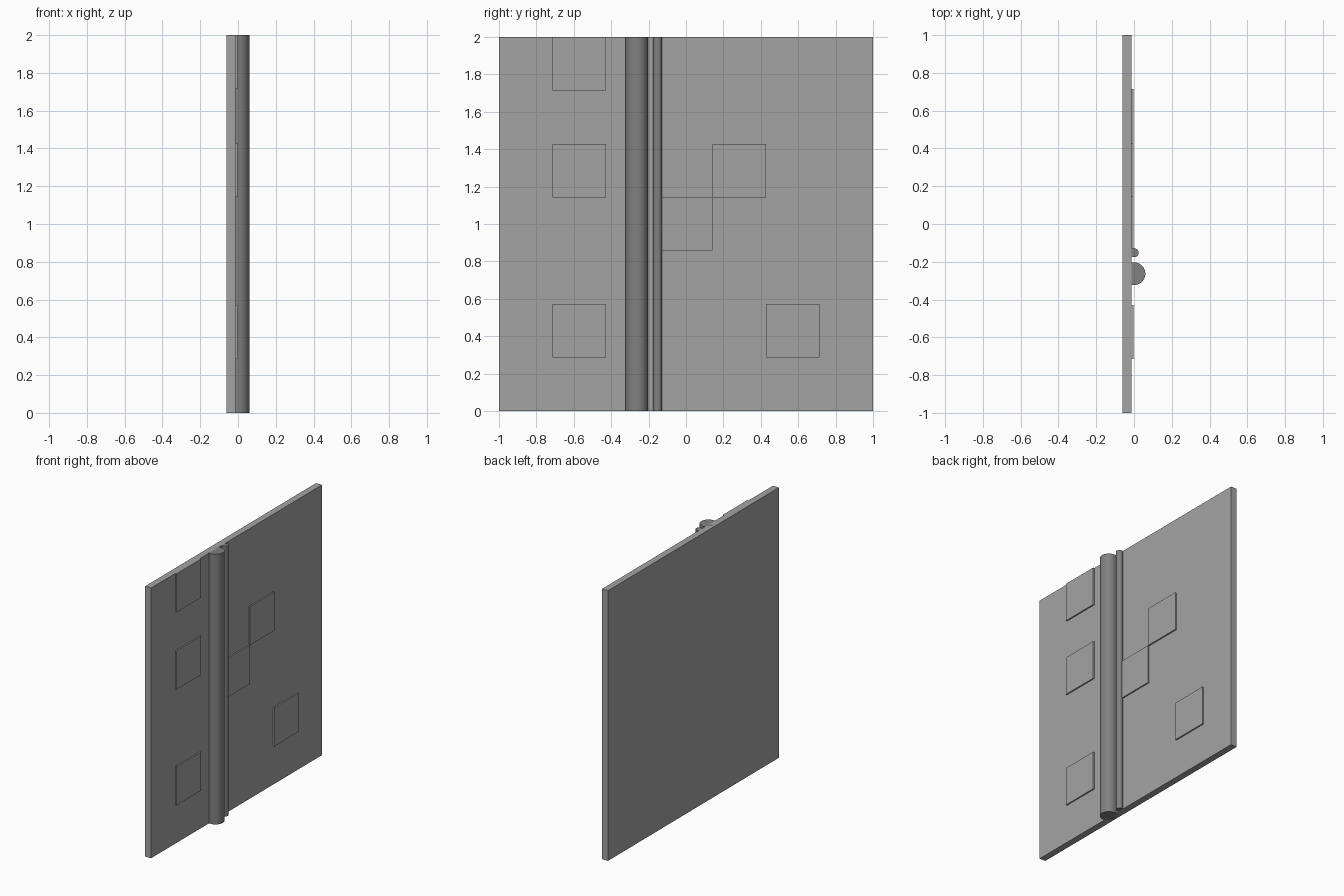
import bpy

if "Cube" in bpy.data.objects:
    bpy.data.objects.remove(bpy.data.objects["Cube"])

WALL_BACK, WALL_FRONT = -0.061, -0.012
CELL = 2 / 7  # raised plates sit on a 7 x 7 grid


def grey(name, v):
    mat = bpy.data.materials.new(name)
    mat.diffuse_color = (v, v, v, 1)
    mat.use_nodes = True
    mat.node_tree.nodes["Principled BSDF"].inputs["Base Color"].default_value = mat.diffuse_color
    return mat


wall_grey = grey("wall_grey", 0.37)
pipe_grey = grey("pipe_grey", 0.22)


def box(name, x0, x1, y0, y1, z0, z1):
    bpy.ops.mesh.primitive_cube_add(
        size=1, location=((x0 + x1) / 2, (y0 + y1) / 2, (z0 + z1) / 2))
    ob = bpy.context.object
    ob.name = name
    ob.scale = (x1 - x0, y1 - y0, z1 - z0)
    bpy.ops.object.transform_apply(location=False, rotation=False, scale=True)
    ob.data.materials.append(wall_grey)


def pipe(name, y, radius):
    bpy.ops.mesh.primitive_cylinder_add(
        vertices=48, radius=radius, depth=2, location=(0, y, 1))
    ob = bpy.context.object
    ob.name = name
    bpy.ops.object.shade_smooth_by_angle()
    ob.data.materials.append(pipe_grey)


# Square wall slab
box("wall", WALL_BACK, WALL_FRONT, -1, 1, 0, 2)

# Raised square plates at (column, row) grid cells
for i, (col, row) in enumerate([(1, 6), (1, 4), (1, 1), (3, 3), (4, 4), (5, 1)]):
    y, z = -1 + col * CELL, row * CELL
    box(f"plate_{i + 1}", WALL_FRONT - 0.01, -0.002, y, y + CELL, z, z + CELL)

# Two vertical pipes half sunk into the wall
pipe("large_pipe", -0.263, 0.06)
pipe("small_pipe", -0.152, 0.024)
